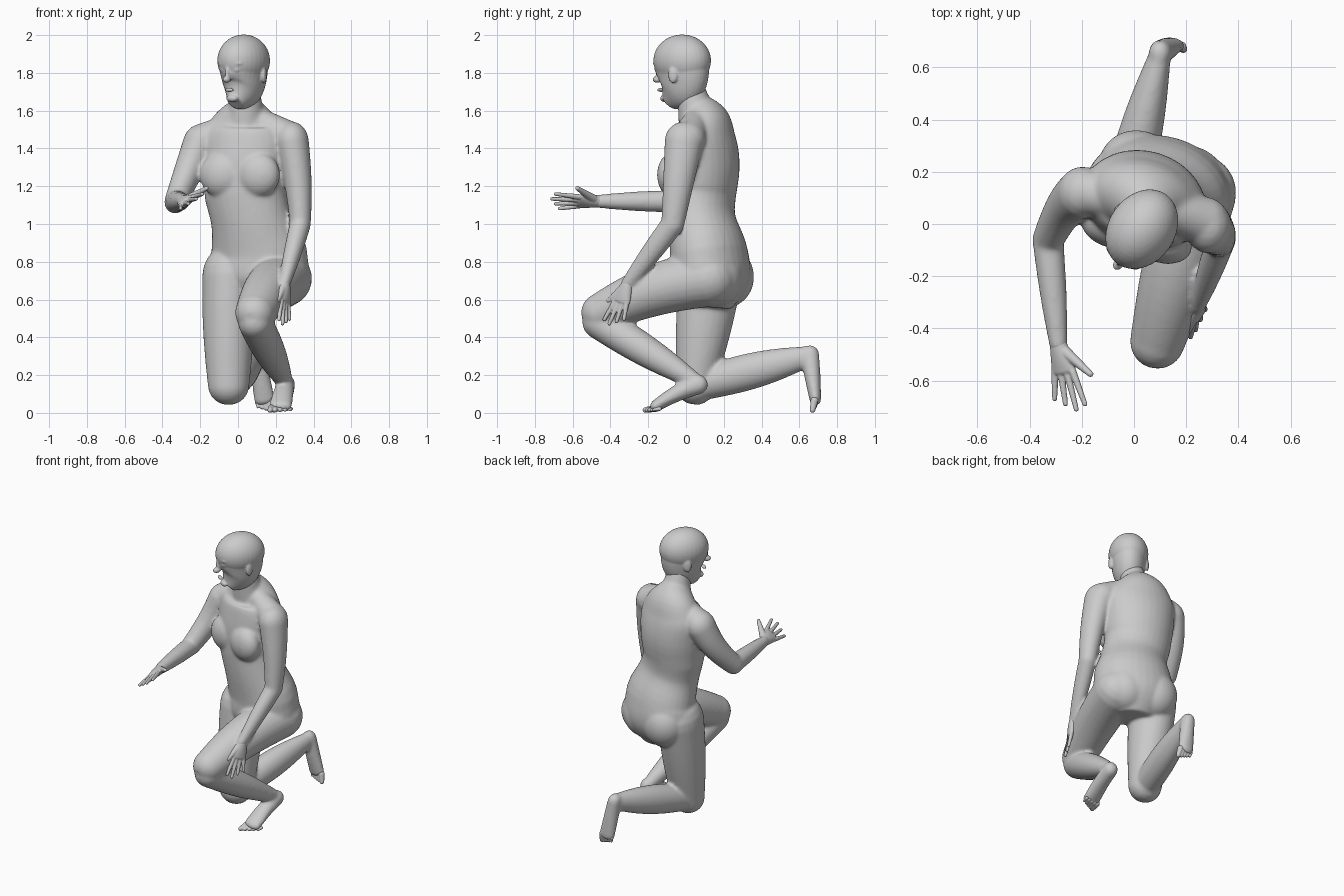
import bpy
import bmesh
from math import cos, sin, pi, radians
from mathutils import Vector, Matrix

default_cube = bpy.data.objects.get("Cube")
if default_cube:
    bpy.data.objects.remove(default_cube)

# One plain grey for the whole figure
grey = bpy.data.materials.new("plain_grey")
grey.use_nodes = True
grey.diffuse_color = (0.6, 0.6, 0.6, 1)
grey.node_tree.nodes["Principled BSDF"].inputs["Base Color"].default_value = grey.diffuse_color

X_AXIS = Vector((1, 0, 0))
TURN = radians(-17)
TORSO_SIDE = Vector((cos(TURN), sin(TURN), 0))


def mix(start, end, t):
    return start + (end - start) * t


def catmull(a, b, c, d, t):
    """Smooth value between b and c."""
    return 0.5 * (2 * b + (c - a) * t + (2 * a - 5 * b + 4 * c - d) * t * t
                  + (3 * b - a - 3 * c + d) * t ** 3)


def refine(rows, steps=5):
    """Insert in-between rows along a smooth profile."""
    result = []
    last = len(rows) - 1
    for i in range(last):
        neighbours = [rows[max(0, min(last, i + k))] for k in (-1, 0, 1, 2)]
        for s in range(steps):
            result.append([catmull(*values, s / steps) for values in zip(*neighbours)])
    result.append(rows[-1])
    return result


def loft(bm, rings, side, sides):
    """Closed tube through elliptical rings of (centre, side radius, depth radius)."""
    centres = [Vector(ring[0]) for ring in rings]
    loops = []
    for i, (centre, width, depth) in enumerate(rings):
        along = (centres[min(i + 1, len(rings) - 1)] - centres[max(i - 1, 0)]).normalized()
        u = (side - along * side.dot(along)).normalized()
        v = along.cross(u)
        angles = [2 * pi * k / sides for k in range(sides)]
        loops.append([bm.verts.new(centres[i] + u * width * cos(a) + v * depth * sin(a))
                      for a in angles])
    for low, high in zip(loops, loops[1:]):
        for k in range(sides):
            n = (k + 1) % sides
            bm.faces.new((low[k], low[n], high[n], high[k]))
    bm.faces.new(loops[0][::-1])
    bm.faces.new(loops[-1])


def limb(bm, start, end, radii, depths=(1, 1), swell=0, bow=(0, 0, 0), side=X_AXIS, sides=24):
    """Tapered muscle between two joints, swollen and bowed in the middle, with round ends."""
    start, end, bow = Vector(start), Vector(end), Vector(bow)
    along = (end - start).normalized()
    rings = []
    for k in range(1, 5):
        angle = k * pi / 10
        width = radii[0] * sin(angle)
        centre = start - along * radii[0] * depths[0] * cos(angle)
        rings.append((centre, width, width * depths[0]))
    for k in range(13):
        t = k / 12
        arch = sin(pi * t)
        width = mix(*radii, t) + swell * arch
        rings.append((mix(start, end, t) + bow * arch, width, width * mix(*depths, t)))
    for k in range(4, 0, -1):
        angle = k * pi / 10
        width = radii[1] * sin(angle)
        centre = end + along * radii[1] * depths[1] * cos(angle)
        rings.append((centre, width, width * depths[1]))
    loft(bm, rings, side, sides)


def blob(bm, centre, size, turn=0.0):
    """Ellipsoid turned about the vertical."""
    matrix = (Matrix.Translation(centre) @ Matrix.Rotation(turn, 4, "Z")
              @ Matrix.Diagonal((*size, 1)))
    bmesh.ops.create_uvsphere(bm, u_segments=32, v_segments=20, radius=1, matrix=matrix)


def finish(bm, name, voxel, smoothing):
    """Turn a bmesh into an object, fusing and softening the overlapping volumes."""
    bmesh.ops.recalc_face_normals(bm, faces=bm.faces)
    mesh = bpy.data.meshes.new(name)
    bm.to_mesh(mesh)
    bm.free()
    mesh.materials.append(grey)
    obj = bpy.data.objects.new(name, mesh)
    bpy.context.scene.collection.objects.link(obj)
    fuse = obj.modifiers.new("fuse", "REMESH")
    fuse.mode = "VOXEL"
    fuse.voxel_size = voxel
    fuse.use_smooth_shade = True
    soften = obj.modifiers.new("soften", "SMOOTH")
    soften.factor = 0.5
    soften.iterations = smoothing
    return obj


body = bmesh.new()

# Torso from crotch to neck: height, depth position, half width, half depth
torso = [(.56, .12, .13, .12), (.7, .13, .26, .2), (.85, .12, .26, .2), (1.05, .08, .215, .175),
         (1.3, .09, .235, .19), (1.45, .09, .24, .17), (1.54, .09, .19, .14), (1.62, .05, .1, .095)]
rings = []
for z, y, width, depth in refine(torso):
    lean = max(0, min(1, (1.15 - z) / .3))
    rings.append(((mix(.04, .11, lean), y, z), width, depth))
loft(body, rings, TORSO_SIDE, sides=32)
for s in (-1, 1):
    breast = Vector((.01, -.04, 1.26)) + TORSO_SIDE * .1 * s
    blob(body, breast, (.12, .08, .12), TURN)
    buttock = Vector((.11, .19, .72)) + TORSO_SIDE * .1 * s
    blob(body, buttock, (.15, .14, .16), TURN)

# Neck and the slopes down to the shoulders
limb(body, (.04, .07, 1.52), (.04, .02, 1.74), radii=(.11, .07))
limb(body, (.1, .06, 1.55), (.27, .01, 1.45), radii=(.07, .095))
limb(body, (0, .08, 1.53), (-.17, .12, 1.45), radii=(.065, .09))

# Kneeling leg and its upright foot
knee, ankle = (-.05, .05, .145), (.1, .65, .3)
limb(body, (-.05, .13, .72), knee, radii=(.14, .11), depths=(1.2, .95), swell=.01)
limb(body, knee, ankle, radii=(.085, .042), depths=(1, 1.3), swell=.02)
limb(body, (.1, .655, .31), (.14, .685, .07), radii=(.044, .056), depths=(1.15, .55))

# Raised leg and its planted foot
knee, ankle = (.09, -.45, .53), (.25, .06, .16)
limb(body, (.245, .12, .71), knee, radii=(.148, .106), swell=.01, bow=(0, 0, .03))
limb(body, (.09, -.46, .48), ankle, radii=(.09, .042), swell=.017)
limb(body, (.255, .065, .15), (.225, -.16, .037), radii=(.048, .062), depths=(1.1, .5), bow=(0, 0, .01))

# Lowered arm
elbow, left_wrist = (.33, -.07, 1), (.245, -.31, .68)
limb(body, (.285, -.01, 1.44), elbow, radii=(.09, .056), depths=(1.15, 1.1), bow=(.01, 0, 0))
limb(body, elbow, left_wrist, radii=(.056, .031), depths=(1.1, 1.2), swell=.004)

# Reaching arm
elbow, right_wrist = (-.33, -.06, 1.12), (-.29, -.46, 1.12)
limb(body, (-.2, .12, 1.43), elbow, radii=(.092, .06), depths=(1.1, 1.1), bow=(0, .03, 0))
limb(body, elbow, right_wrist, radii=(.06, .036), swell=.004)
finish(body, "body", voxel=.009, smoothing=14)

# Head, shaped in its own frame and then turned on the neck
head = bmesh.new()
blob(head, (0, 0, 1.865), (.128, .163, .138))
jaw = [(1.64, -.08, .045, .045), (1.7, -.025, .09, .12), (1.77, 0, .108, .147), (1.86, 0, .12, .155)]
loft(head, [((0, y, z), width, depth) for z, y, width, depth in refine(jaw)], X_AXIS, sides=32)
blob(head, (0, -.16, 1.765), (.02, .026, .018))      # nose tip
blob(head, (0, -.15, 1.8), (.012, .017, .04))        # nose bridge
blob(head, (0, -.137, 1.71), (.028, .014, .012))     # lips
blob(head, (0, -.11, 1.665), (.034, .022, .02))      # chin
for s in (-1, 1):
    blob(head, (s * .045, -.137, 1.85), (.035, .014, .01), s * .3)    # brow
    blob(head, (s * .043, -.133, 1.815), (.02, .013, .01), s * .3)    # eye
    blob(head, (s * .118, .02, 1.79), (.012, .026, .045), s * .3)     # ear
head_obj = finish(head, "head", voxel=.006, smoothing=5)
head_obj.data.transform(Matrix.Translation((.03, -.02, 0)) @ Matrix.Rotation(2 * TURN, 4, "Z"))


def hand(name, wrist, reach, across, thumb_spread):
    """Palm, four fanned fingers and a thumb; across points from little to index finger."""
    bm = bmesh.new()
    wrist, reach, across = Vector(wrist), Vector(reach), Vector(across)
    limb(bm, wrist, wrist + reach * .4, radii=(.034, .054), depths=(.9, .4), side=across)
    for i in range(4):
        fan = across * (.5 - i / 3)
        length = 1 - .08 * abs(i - 1)
        limb(bm, wrist + reach * .42 + fan * .85, wrist + reach * length + fan * 1.4,
             radii=(.015, .01), sides=10)
    limb(bm, wrist + reach * .12 + across * .25, wrist + reach * .46 + across * thumb_spread,
         radii=(.024, .012), sides=10)
    finish(bm, name, voxel=.004, smoothing=3)


hand("left_hand", left_wrist, reach=(0, -.08, -.21), across=(-.04, -.07, .01), thumb_spread=.9)
hand("right_hand", right_wrist, reach=(.05, -.25, 0), across=(.08, 0, .055), thumb_spread=1.25)


def toes(name, inner, outer, reach):
    """Five toes, largest on the inner side."""
    bm = bmesh.new()
    inner, outer, reach = Vector(inner), Vector(outer), Vector(reach)
    for i in range(5):
        base = mix(inner, outer, i / 4)
        size = 1 - .11 * i
        limb(bm, base, base + reach * size, radii=(.021 * size, .015 * size), sides=10)
    finish(bm, name, voxel=.004, smoothing=2)


toes("left_toes", inner=(.18, -.16, .025), outer=(.28, -.14, .022), reach=(-.01, -.055, -.01))
toes("right_toes", inner=(.18, .68, .065), outer=(.1, .69, .06), reach=(.01, -.01, -.05))
